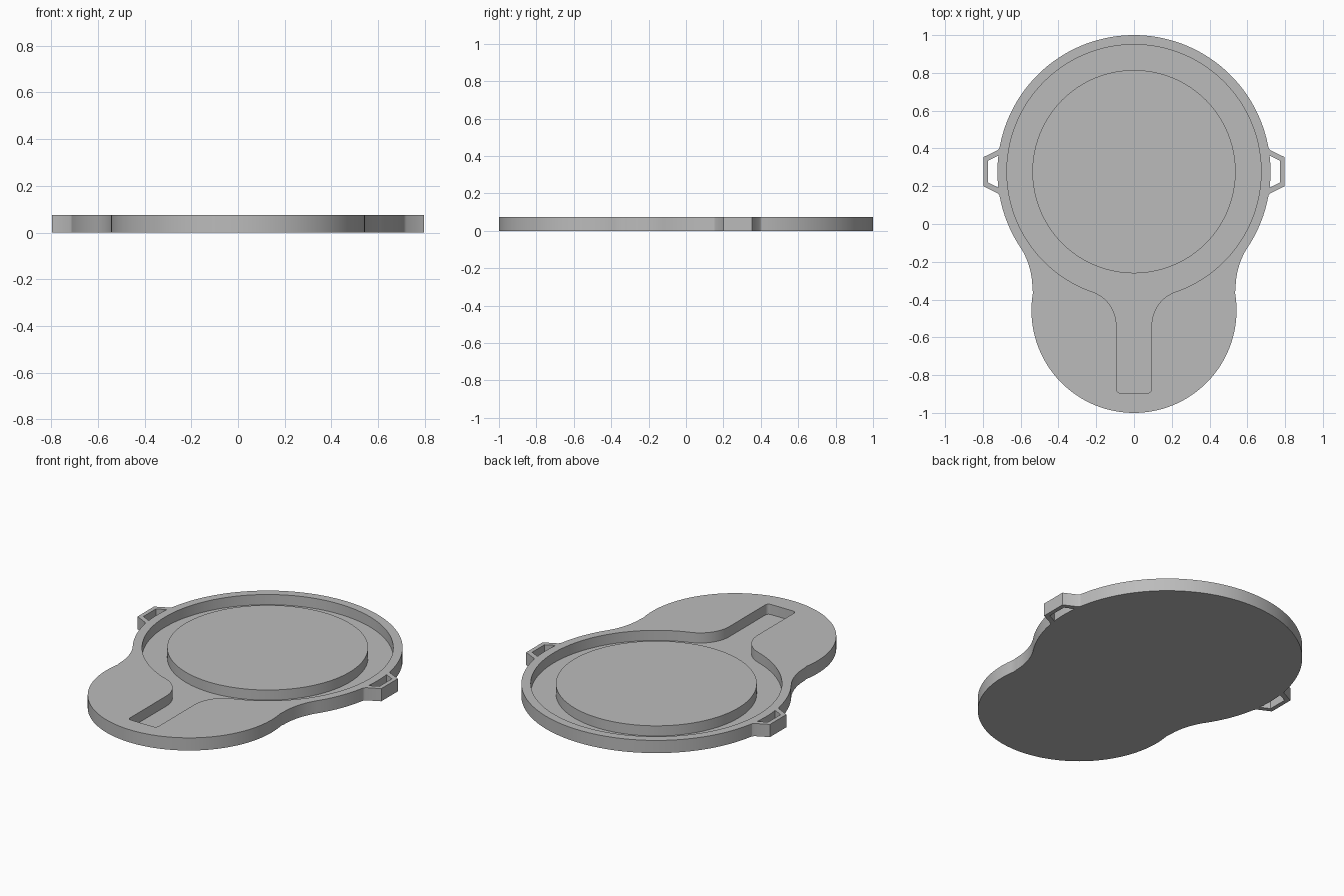
import bpy
import bmesh
from math import radians, degrees, sin, cos, asin, sqrt, atan2
from mathutils import Vector

cube = bpy.data.objects.get("Cube")
if cube:
    bpy.data.objects.remove(cube, do_unlink=True)

HEIGHT, FLOOR = 0.075, 0.015
CY = 0.277                       # centre of the large dish
RIM, GROOVE, ISLAND = 0.723, 0.673, 0.538


def arc(cx, cy, r, a0, a1, step=2.5):
    """Points on an arc, angles in degrees."""
    n = max(3, round(abs(a1 - a0) / step))
    angles = [radians(a0 + (a1 - a0) * i / n) for i in range(n + 1)]
    return [Vector((cx + r * cos(a), cy + r * sin(a))) for a in angles]


def mirror(points):
    return [Vector((-p.x, p.y)) for p in reversed(points)]


def clean(points):
    """Drop repeated neighbours from a closed outline."""
    return [p for i, p in enumerate(points) if (p - points[i - 1]).length > 0.001]


def on_dish(points):
    return [Vector((x, CY + y)) for x, y in points]


# Outer outline, right half from bottom to top: lobe, waist, dish side, strap lug
lug_upper = [(0.797, 0.077), (0.722, 0.114), (0.713, 0.125)]
lug_lower = [(x, -y) for x, y in reversed(lug_upper)]
waist_x, waist_y, waist_r = 0.938, -0.34, 0.4
join = degrees(atan2(CY - waist_y, -waist_x))
half = arc(0, -0.457, 0.543, -90, 10)
half += arc(waist_x, waist_y, waist_r, 180, join)
half += arc(0, CY, RIM, join - 180, -11.3)
half += on_dish(lug_lower + lug_upper)
half += arc(0, CY, RIM, 11.3, 90)
outer = clean(half + mirror(half))

# Strap slots through the lugs
slot = on_dish([(0.772, 0.058), (0.772, -0.058)]) + arc(0, CY, RIM, -6.75, 6.75)
slots = [slot, mirror(slot)]

# Groove outline: round dish flowing into a straight handle channel
hw, end, corner, fillet = 0.093, -0.895, 0.02, 0.19
fx = hw + fillet
fy = CY - sqrt((GROOVE + fillet) ** 2 - fx ** 2)
turn = degrees(atan2(CY - fy, -fx))
half = [Vector((0, end))]
half += arc(hw - corner, end + corner, corner, -90, 0, 15)
half += arc(fx, fy, fillet, 180, turn)
half += arc(0, CY, GROOVE, turn - 180, 90)
groove = clean(half + mirror(half))

island = clean(arc(0, CY, ISLAND, 0, 360))

# Build one closed body: walls first, then the flat caps between them
bm = bmesh.new()


def wall(points, z0, z1):
    """Vertical wall along a closed outline; returns its lower and upper edges."""
    rings = [[bm.verts.new((p.x, p.y, z)) for p in points] for z in (z0, z1)]
    low, high = rings
    for i in range(len(points)):
        bm.faces.new((low[i - 1], low[i], high[i], high[i - 1]))
    return [[bm.edges.get((r[i - 1], r[i])) for i in range(len(r))] for r in rings]


def cap(*loops):
    edges = [e for loop in loops for e in loop]
    bmesh.ops.triangle_fill(bm, edges=edges, use_beauty=True, normal=(0, 0, 1))


outer_low, outer_high = wall(outer, 0, HEIGHT)
slot_loops = [wall(s, 0, HEIGHT) for s in slots]
groove_low, groove_high = wall(groove, FLOOR, HEIGHT)
island_low, island_high = wall(island, FLOOR, HEIGHT)

cap(outer_low, *[s[0] for s in slot_loops])                 # underside
cap(outer_high, groove_high, *[s[1] for s in slot_loops])   # rim top
cap(groove_low, island_low)                                 # groove floor
cap(island_high)                                            # island top
bmesh.ops.recalc_face_normals(bm, faces=bm.faces[:])

mesh = bpy.data.meshes.new("grooved_plate")
bm.to_mesh(mesh)
bm.free()
plate = bpy.data.objects.new("grooved_plate", mesh)
bpy.context.collection.objects.link(plate)

# Plain grey material
grey = bpy.data.materials.new("plain_grey")
grey.use_nodes = True
colour = (0.5, 0.5, 0.5, 1)
grey.diffuse_color = colour
grey.node_tree.nodes["Principled BSDF"].inputs["Base Color"].default_value = colour
mesh.materials.append(grey)

# Smooth curved walls, sharp rims
bpy.ops.object.select_all(action="DESELECT")
plate.select_set(True)
bpy.context.view_layer.objects.active = plate
bpy.ops.object.shade_smooth_by_angle(angle=radians(25))
